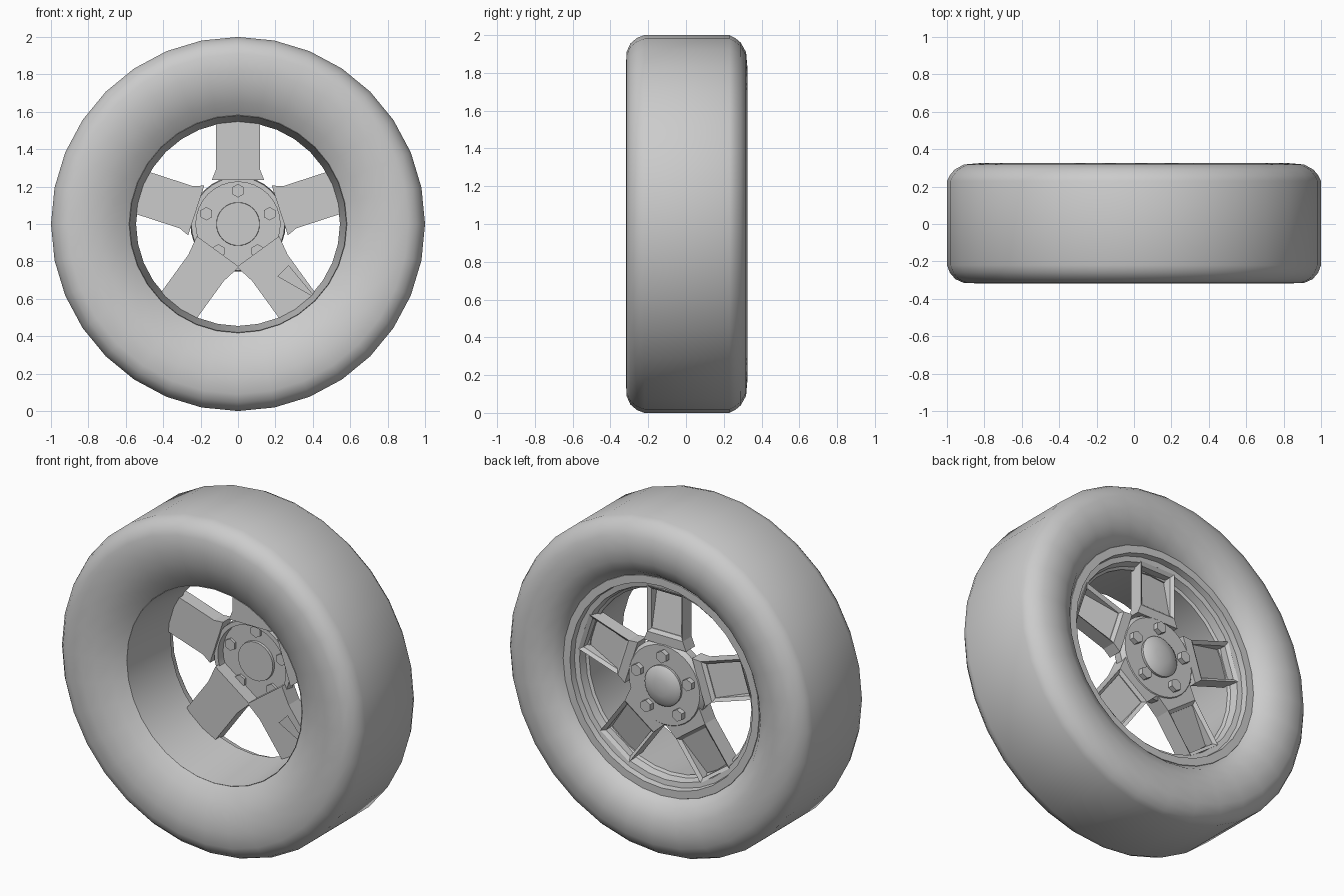
import bpy, bmesh, math
from mathutils import Matrix, Vector

cube = bpy.data.objects.get("Cube")
if cube:
    bpy.data.objects.remove(cube, do_unlink=True)

grey = bpy.data.materials.new("plain_grey")
grey.use_nodes = True
GREY = (0.6, 0.6, 0.6, 1)
grey.diffuse_color = GREY
grey.node_tree.nodes["Principled BSDF"].inputs["Base Color"].default_value = GREY
AXLE = Vector((0, 0, 1))


def finish(name, bm, smooth=None):
    bmesh.ops.recalc_face_normals(bm, faces=bm.faces)
    mesh = bpy.data.meshes.new(name)
    bm.to_mesh(mesh)
    bm.free()
    mesh.materials.append(grey)
    ob = bpy.data.objects.new(name, mesh)
    ob.location = AXLE
    bpy.context.collection.objects.link(ob)
    if smooth:
        bpy.ops.object.select_all(action='DESELECT')
        ob.select_set(True)
        bpy.context.view_layer.objects.active = ob
        bpy.ops.object.shade_smooth_by_angle(angle=math.radians(smooth))
    return ob


def lathe(name, profile, steps=32, smooth=35, closed=True):
    """Turn a (radius, y) profile about the axle."""
    bm = bmesh.new()
    vs = [bm.verts.new((0, y, r)) for r, y in profile]
    pairs = list(zip(vs, vs[1:])) + ([(vs[-1], vs[0])] if closed else [])
    edges = [bm.edges.new(p) for p in pairs]
    bmesh.ops.spin(bm, geom=vs + edges, cent=(0, 0, 0), axis=(0, 1, 0),
                   angle=math.tau, steps=steps)
    bmesh.ops.remove_doubles(bm, verts=bm.verts, dist=0.0005)
    return finish(name, bm, smooth)


# Tyre: flat tread, rounded shoulders, bulging walls
lathe("tyre", [(0.65, 0.23), (0.69, 0.28), (0.76, 0.315), (0.83, 0.325), (0.91, 0.318),
               (0.96, 0.29), (0.985, 0.26), (1, 0.23), (1, -0.22), (0.985, -0.26),
               (0.955, -0.295), (0.91, -0.315), (0.82, -0.318), (0.74, -0.305),
               (0.65, -0.27), (0.58, -0.22), (0.6, 0.1)])

# Rim barrel with a stepped outer lip
lathe("rim_barrel", [(0.655, 0.225), (0.65, 0.235), (0.605, 0.235), (0.6, 0.2), (0.57, 0.195),
                     (0.56, 0.15), (0.545, 0.14), (0.58, -0.225), (0.6, -0.2), (0.6, 0.1)], smooth=30)

# Hub plate with a collar, and the domed cap
lathe("hub", [(0, 0.18), (0.225, 0.18), (0.225, 0.13), (0.25, 0.13),
              (0.255, 0.18), (0.235, 0.205), (0, 0.205)], closed=False)
lathe("hub_cap", [(0, 0.165), (0.115, 0.165), (0.12, 0.22), (0.1, 0.235), (0.05, 0.247), (0, 0.25)],
      closed=False)


def spoke(name, turn, inner, front):
    """Tapered bar along z with a sloping pocket sunk in its outer face."""
    bm = bmesh.new()
    rings = []
    for r, half in ((inner, 0.14), (0.29, 0.118), (0.565, 0.118)):
        rings.append([bm.verts.new((x, y, r)) for x, y in
                      ((-half, front), (half, front), (half, 0.2), (-half, 0.2))])
    for a, b in zip(rings, rings[1:]):
        for i in range(4):
            j = (i + 1) % 4
            bm.faces.new((a[i], a[j], b[j], b[i]))
    bm.faces.new(rings[0])
    bm.faces.new(rings[-1])
    bmesh.ops.recalc_face_normals(bm, faces=bm.faces)
    bm.faces.ensure_lookup_table()
    outer = [f for f in bm.faces if f.normal.y > 0.9 and f.calc_center_median().z > 0.3]
    bmesh.ops.inset_region(bm, faces=outer, thickness=0.027)
    for v in outer[0].verts:
        v.co.y -= 0.015
    walls = bmesh.ops.extrude_discrete_faces(bm, faces=outer)["faces"]
    for v in walls[0].verts:
        v.co.y -= 0.055 if v.co.z > 0.45 else 0.005
    bmesh.ops.rotate(bm, verts=bm.verts, cent=(0, 0, 0), matrix=Matrix.Rotation(turn, 3, 'Y'))
    finish(name, bm)


# Five spokes, each with a hexagonal wheel nut at its root
for k in range(5):
    turn = k * math.tau / 5
    low = k in (2, 3)
    spoke(f"spoke_{k + 1}", turn, 0.182 if low else 0.235, 0.1 if low else 0.115)
    bm = bmesh.new()
    bmesh.ops.create_cone(bm, cap_ends=True, segments=6, radius1=0.036, radius2=0.036, depth=0.07,
                          matrix=Matrix.Rotation(math.pi / 2, 4, 'X'))
    bmesh.ops.translate(bm, verts=bm.verts,
                        vec=(0.178 * math.sin(turn), 0.2, 0.178 * math.cos(turn)))
    finish(f"wheel_nut_{k + 1}", bm)

# Small folded fin on the inside of one lower spoke
bm = bmesh.new()
for p in ((0.42, 0.09, -0.4), (0.27, 0.085, -0.22), (0.21, 0.085, -0.28), (0.3, 0.13, -0.32)):
    bm.verts.new(p)
bmesh.ops.convex_hull(bm, input=bm.verts)
finish("spoke_fin", bm)
